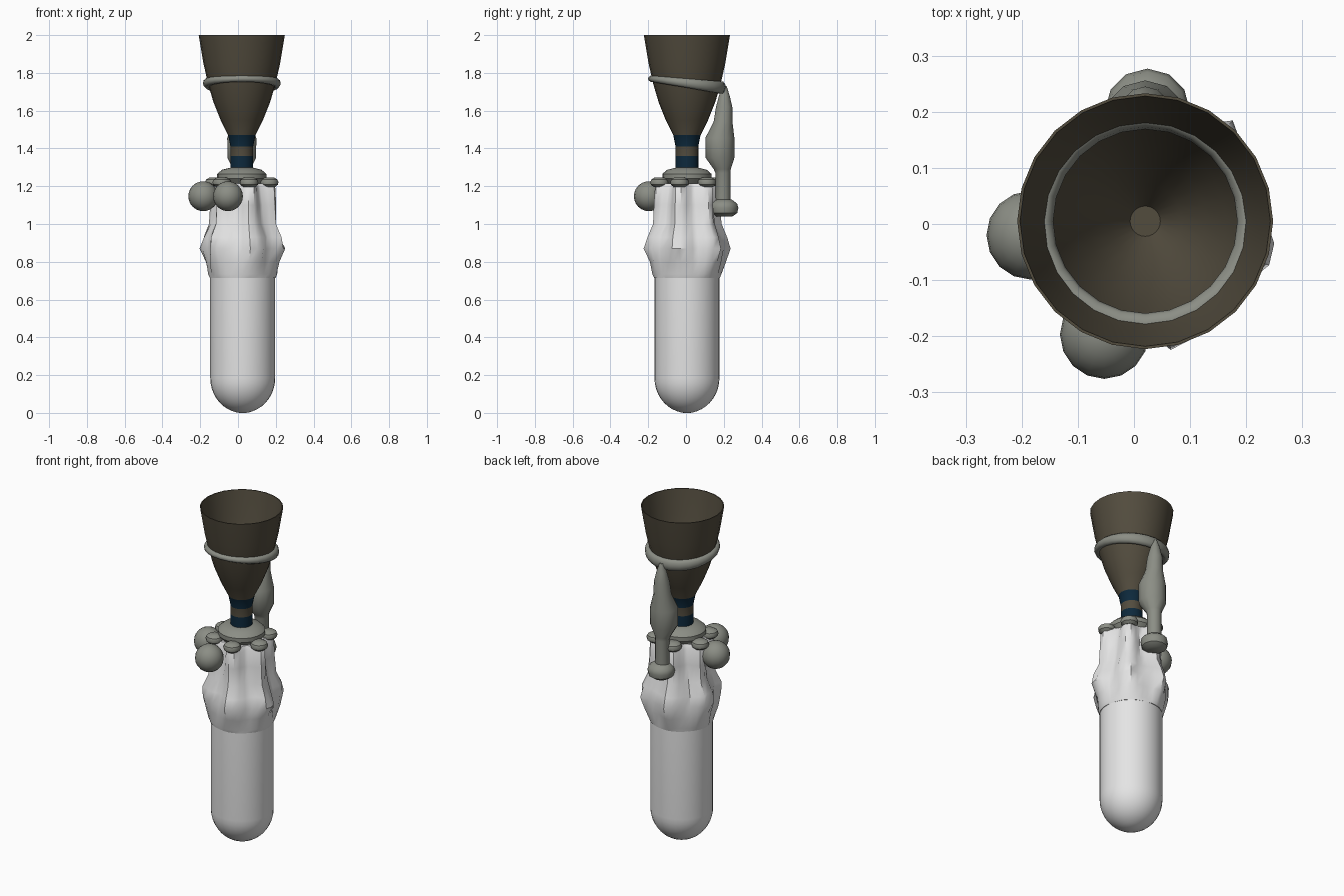
import bpy, bmesh, math, random
from mathutils import Vector

if "Cube" in bpy.data.objects:
    bpy.data.objects.remove(bpy.data.objects["Cube"])

random.seed(4)
AX, AY = 0.02, 0.005          # main axis of the model


def material(name, rgb):
    m = bpy.data.materials.new(name)
    m.diffuse_color = (*rgb, 1)
    m.use_nodes = True
    m.node_tree.nodes["Principled BSDF"].inputs["Base Color"].default_value = m.diffuse_color
    return m


WHITE = material("white", (0.78, 0.78, 0.78))
GREY = material("warm grey", (0.26, 0.27, 0.235))
BROWN = material("dark brown", (0.085, 0.072, 0.048))
BLUE = material("dark blue", (0.004, 0.022, 0.045))


def finish(name, bm, mats, angle=35):
    bmesh.ops.recalc_face_normals(bm, faces=bm.faces)
    me = bpy.data.meshes.new(name)
    bm.to_mesh(me)
    bm.free()
    ob = bpy.data.objects.new(name, me)
    bpy.context.collection.objects.link(ob)
    for m in mats:
        me.materials.append(m)
    bpy.ops.object.select_all(action='DESELECT')
    ob.select_set(True)
    bpy.context.view_layer.objects.active = ob
    bpy.ops.object.shade_smooth_by_angle(angle=math.radians(angle))
    return ob


def loft(name, rings, mats, angle=35, rule=None, closed=False):
    """Skin a list of vertex rings, capping the ends unless closed."""
    bm = bmesh.new()
    vs = [[bm.verts.new(p) for p in r] for r in rings]
    n = len(vs[0])
    pairs = list(zip(vs, vs[1:])) + ([(vs[-1], vs[0])] if closed else [])
    for k, (a, b) in enumerate(pairs):
        for i in range(n):
            j = (i + 1) % n
            f = bm.faces.new((a[i], a[j], b[j], b[i]))
            if rule:
                f.material_index = rule(k)
    if not closed:
        bm.faces.new(vs[0])
        bm.faces.new(vs[-1])
    return finish(name, bm, mats, angle)


def circle(cx, cy, z, r, n):
    return [(cx + r * math.cos(math.tau * i / n), cy + r * math.sin(math.tau * i / n), z)
            for i in range(n)]


def lathe(name, cx, cy, profile, n, mats, angle=35, rule=None):
    return loft(name, [circle(cx, cy, z, r, n) for r, z in profile], mats, angle, rule)


# rounded tank
R = 0.172
profile = [(R * math.sin(t), 0.185 * (1 - math.cos(t)))
           for t in [math.pi / 2 * i / 10 for i in range(1, 11)]]
profile[0] = (profile[0][0], 0.001)
profile.insert(0, (0.004, 0.0))
lathe("tank", AX + 0.005, AY, profile + [(R, 0.73)], 32, [WHITE])

# lumpy six-lobed shroud above the tank
A0 = math.radians(-75)
shroud = [(0.715, 0.174, 0.002, 0), (0.735, 0.18, 0.004, 0.003), (0.80, 0.194, 0.010, 0.008),
          (0.87, 0.207, 0.018, 0.012), (0.93, 0.193, 0.018, 0.012), (1.00, 0.166, 0.018, 0.006),
          (1.10, 0.157, 0.024, 0.004), (1.19, 0.150, 0.028, 0.003), (1.215, 0.135, 0.025, 0)]
rings = []
for z, base, amp, noise in shroud:
    ring = []
    for i in range(36):
        t = math.tau * i / 36
        r = base + amp * math.cos(6 * (t - A0)) + random.uniform(-noise, noise)
        ring.append((AX + 0.005 + r * math.cos(t), AY + r * math.sin(t), z))
    rings.append(ring)
loft("lumpy_shroud", rings, [WHITE], 40)

# flange disc and the six small caps around it
lathe("flange_disc", AX, AY, [(0.10, 1.205), (0.13, 1.24), (0.13, 1.265), (0.105, 1.287),
                              (0.06, 1.298)], 24, [GREY])
for k in range(6):
    t = A0 + k * math.pi / 3
    lathe(f"small_cap_{k + 1}", AX + 0.15 * math.cos(t), AY + 0.15 * math.sin(t),
          [(0.03, 1.195), (0.046, 1.208), (0.049, 1.222), (0.044, 1.235), (0.025, 1.247)],
          12, [GREY])

# two round pressure bottles
for k, (x, y) in enumerate([(-0.184, -0.02), (-0.053, -0.197)]):
    bm = bmesh.new()
    bmesh.ops.create_uvsphere(bm, u_segments=16, v_segments=12, radius=0.079)
    bmesh.ops.translate(bm, verts=bm.verts, vec=(x, y, 1.147))
    finish(f"round_bottle_{k + 1}", bm, [GREY])

# bell nozzle with a thin wall, blue bands at the throat
bell = [(0.060, 1.28), (0.060, 1.30), (0.060, 1.36), (0.060, 1.41), (0.072, 1.47),
        (0.112, 1.55), (0.150, 1.645), (0.178, 1.74), (0.203, 1.85), (0.228, 2.0),
        (0.223, 2.0), (0.198, 1.85), (0.173, 1.74), (0.145, 1.645), (0.107, 1.55),
        (0.066, 1.47), (0.027, 1.41)]
lathe("bell_nozzle", AX, AY, bell, 24, [BROWN, BLUE], 40,
      lambda k: 1 if k in (0, 1, 3) else 0)

# manifold ring, thin at the front and thick at the back
rings = []
for i in range(24):
    t = math.tau * i / 24
    s = (1 + math.sin(t)) / 2
    h, zc = 0.017 + 0.017 * s, 1.769 - 0.047 * s
    rings.append([(AX + (0.185 + 0.021 * math.cos(u)) * math.cos(t),
                   AY + (0.185 + 0.021 * math.cos(u)) * math.sin(t),
                   zc + h * math.sin(u)) for u in [math.tau * j / 10 for j in range(10)]])
loft("manifold_ring", rings, [GREY], 50, closed=True)

# feed pipe at the back with its swollen middle
pipe = [(0.196, 0.040, 1.09), (0.196, 0.040, 1.27), (0.192, 0.045, 1.29), (0.180, 0.076, 1.35),
        (0.179, 0.077, 1.455), (0.196, 0.050, 1.54), (0.202, 0.043, 1.62), (0.203, 0.028, 1.68),
        (0.203, 0.012, 1.73)]
loft("feed_pipe", [circle(AX, y, z, r, 12) for y, r, z in pipe], [GREY], 40)

# flat pump housing at the pipe's foot
lathe("pump_housing", AX + 0.004, 0.201, [(0.045, 1.04), (0.07, 1.058), (0.076, 1.085), (0.07, 1.108),
                                          (0.04, 1.13)], 12, [GREY], 40)
